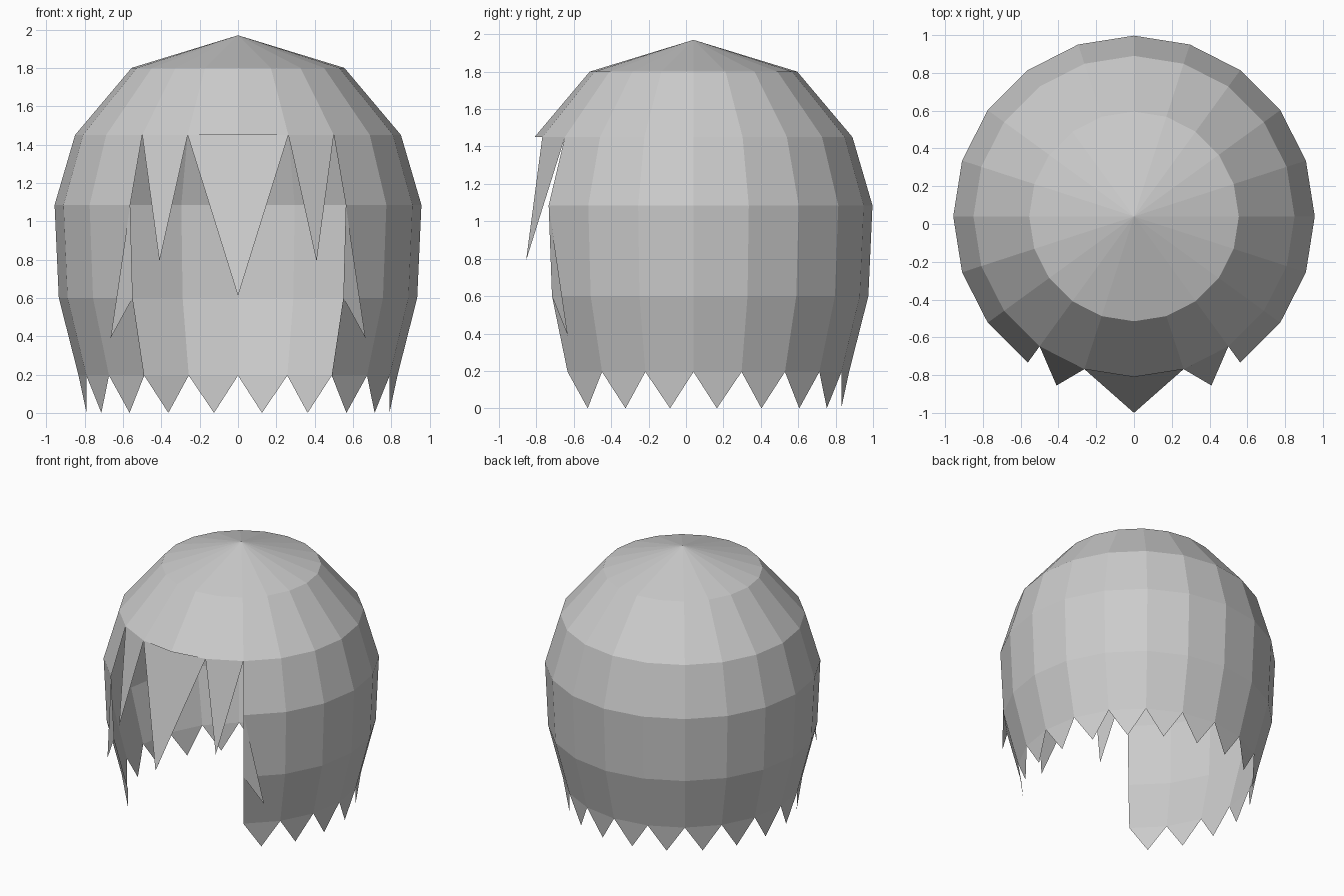
import bpy
import bmesh
from math import sin, cos, radians

if "Cube" in bpy.data.objects:
    bpy.data.objects.remove(bpy.data.objects["Cube"])

SIDES, CY = 20, 0.04
RINGS = [(0.555, 1.80), (0.85, 1.45), (0.957, 1.085), (0.935, 0.60), (0.832, 0.195)]


def polar(r, deg, z):
    """Point at an angle measured from the front (-y) towards +x."""
    a = radians(deg)
    return (r * sin(a), CY - r * cos(a), z)


def ring_point(ring, i):
    r, z = RINGS[ring]
    return polar(r, i * 360 / SIDES, z)


def make_object(name, faces):
    bm = bmesh.new()
    for face in faces:
        bm.faces.new([bm.verts.new(p) for p in face])
    bmesh.ops.remove_doubles(bm, verts=bm.verts, dist=0.0005)
    mesh = bpy.data.meshes.new(name)
    bm.to_mesh(mesh)
    bm.free()
    obj = bpy.data.objects.new(name, mesh)
    bpy.context.collection.objects.link(obj)
    return obj


# Hair shell: closed crown, lower bands open over the four front columns
shell = []
for i in range(SIDES):
    shell.append([(0, CY, 1.97), ring_point(0, i), ring_point(0, i + 1)])
    for k in range(len(RINGS) - 1):
        if k == 0 or 2 <= i < SIDES - 2:
            shell.append([ring_point(k, i), ring_point(k + 1, i),
                          ring_point(k + 1, i + 1), ring_point(k, i + 1)])
    # Pointed hem
    if 2 <= i < SIDES - 2:
        shell.append([ring_point(4, i), polar(0.80, (i + 0.5) * 18, 0),
                      ring_point(4, i + 1)])
make_object("hair_shell", shell)

# Fringe: one wide centre spike and a narrower one on each side
fringe = [[ring_point(1, -1), (0, -1.0, 0.61), ring_point(1, 1)],
          [ring_point(1, 1), (0.41, -0.855, 0.79), ring_point(1, 2)],
          [ring_point(1, -2), (-0.41, -0.855, 0.79), ring_point(1, -1)]]
make_object("fringe", fringe)

# Side locks folding outward from the edges of the face opening
locks = [[ring_point(2, 2), ring_point(3, 2), (0.665, -0.632, 0.39)],
         [ring_point(2, -2), (-0.665, -0.632, 0.39), ring_point(3, -2)]]
make_object("side_locks", locks)
